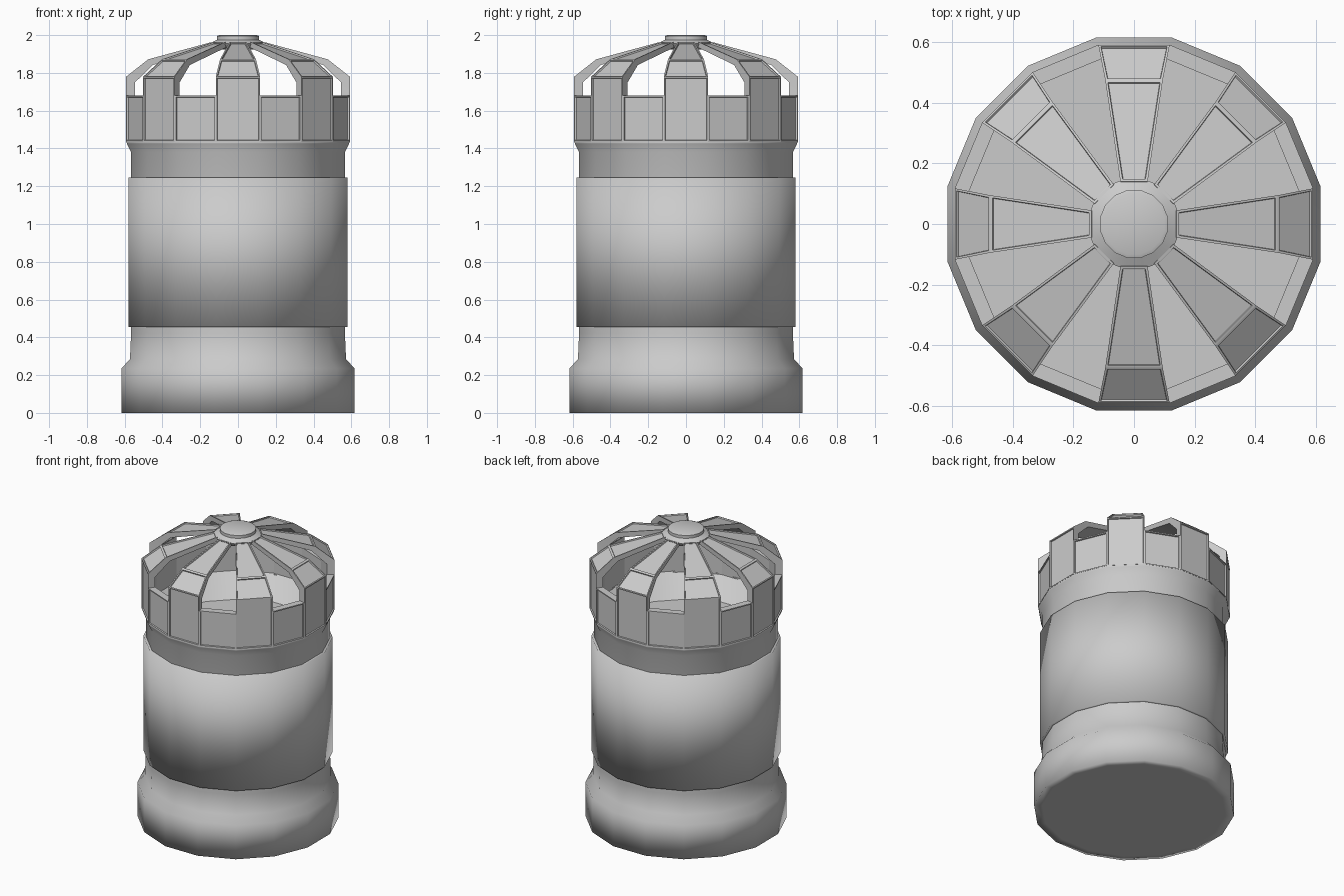
import bpy, bmesh, math
from mathutils import Vector, Matrix

if "Cube" in bpy.data.objects:
    bpy.data.objects.remove(bpy.data.objects["Cube"])

N = 16
STEP = 2 * math.pi / N


def finish(name, bm, smooth_angle=None):
    bmesh.ops.recalc_face_normals(bm, faces=bm.faces[:])
    me = bpy.data.meshes.new(name)
    bm.to_mesh(me)
    bm.free()
    ob = bpy.data.objects.new(name, me)
    bpy.context.collection.objects.link(ob)
    bpy.ops.object.select_all(action='DESELECT')
    ob.select_set(True)
    bpy.context.view_layer.objects.active = ob
    if smooth_angle is None:
        bpy.ops.object.shade_smooth()
    else:
        bpy.ops.object.shade_smooth_by_angle(angle=math.radians(smooth_angle))
    return ob


def lathe(name, profile, smooth_angle=None):
    """Closed solid with N flat sides; profile holds (apothem, z) pairs."""
    bm = bmesh.new()
    rings = []
    for a, z in profile:
        r = a / math.cos(STEP / 2)
        rings.append([bm.verts.new((r * math.cos((i + .5) * STEP),
                                    r * math.sin((i + .5) * STEP), z)) for i in range(N)])
    for lo, hi in zip(rings, rings[1:]):
        for i in range(N):
            j = (i + 1) % N
            bm.faces.new((lo[i], lo[j], hi[j], hi[i]))
    bm.faces.new(rings[0])
    bm.faces.new(rings[-1])
    return finish(name, bm, smooth_angle)


def strip(bm, path, angle):
    """Solid strip through (outer r, outer z, inner r, inner z, half width), panels inset."""
    rot = Matrix.Rotation(angle, 4, 'Z')
    rows = []
    for ro, zo, ri, zi, w in path:
        wi = w * ri / ro
        rows.append([bm.verts.new(rot @ Vector(c)) for c in
                     ((ro, -w, zo), (ro, w, zo), (ri, wi, zi), (ri, -wi, zi))])
    outer, made = [], []
    for lo, hi in zip(rows, rows[1:]):
        for k in range(4):
            m = (k + 1) % 4
            f = bm.faces.new((lo[k], lo[m], hi[m], hi[k]))
            made.append(f)
            if k == 0:
                outer.append(f)
    made += [bm.faces.new(rows[0]), bm.faces.new(rows[-1])]
    bmesh.ops.recalc_face_normals(bm, faces=made)
    bmesh.ops.inset_individual(bm, faces=outer, thickness=0.011, depth=0)
    bmesh.ops.inset_individual(bm, faces=outer, thickness=0.003, depth=-0.008)


# Main body: flared base, straight wall, collar, hollow inside down to the bottom
lathe("body", [(.565, 0), (.617, 0), (.617, .235), (.572, .285), (.566, .42),
               (.566, 1.38), (.588, 1.425), (.592, 1.44), (.545, 1.445),
               (.545, .03)])

# Wide sleeve around the middle
lathe("sleeve", [(.56, .455), (.581, .455), (.581, 1.245), (.56, 1.245)])

# Crown: tall panels carry ribs up to the hub, short panels fill between
half = .592 * math.tan(STEP / 2)
short_panel = [(.592, 1.435, .545, 1.435, half), (.592, 1.68, .545, 1.68, half)]
rib = [(.592, 1.435, .545, 1.435, half), (.592, 1.78, .545, 1.75, half),
       (.475, 1.872, .45, 1.842, .095), (.14, 1.963, .13, 1.935, .045)]
for name, path, first in (("crown_ribs", rib, 0), ("crown_panels", short_panel, 1)):
    bm = bmesh.new()
    for k in range(first, N, 2):
        strip(bm, path, k * STEP)
    finish(name, bm, 30)

# Hub where the ribs meet
lathe("hub", [(.08, 1.925), (.135, 1.932), (.15, 1.955), (.112, 1.975),
              (.112, 1.995), (.10, 2.0)], 50)
